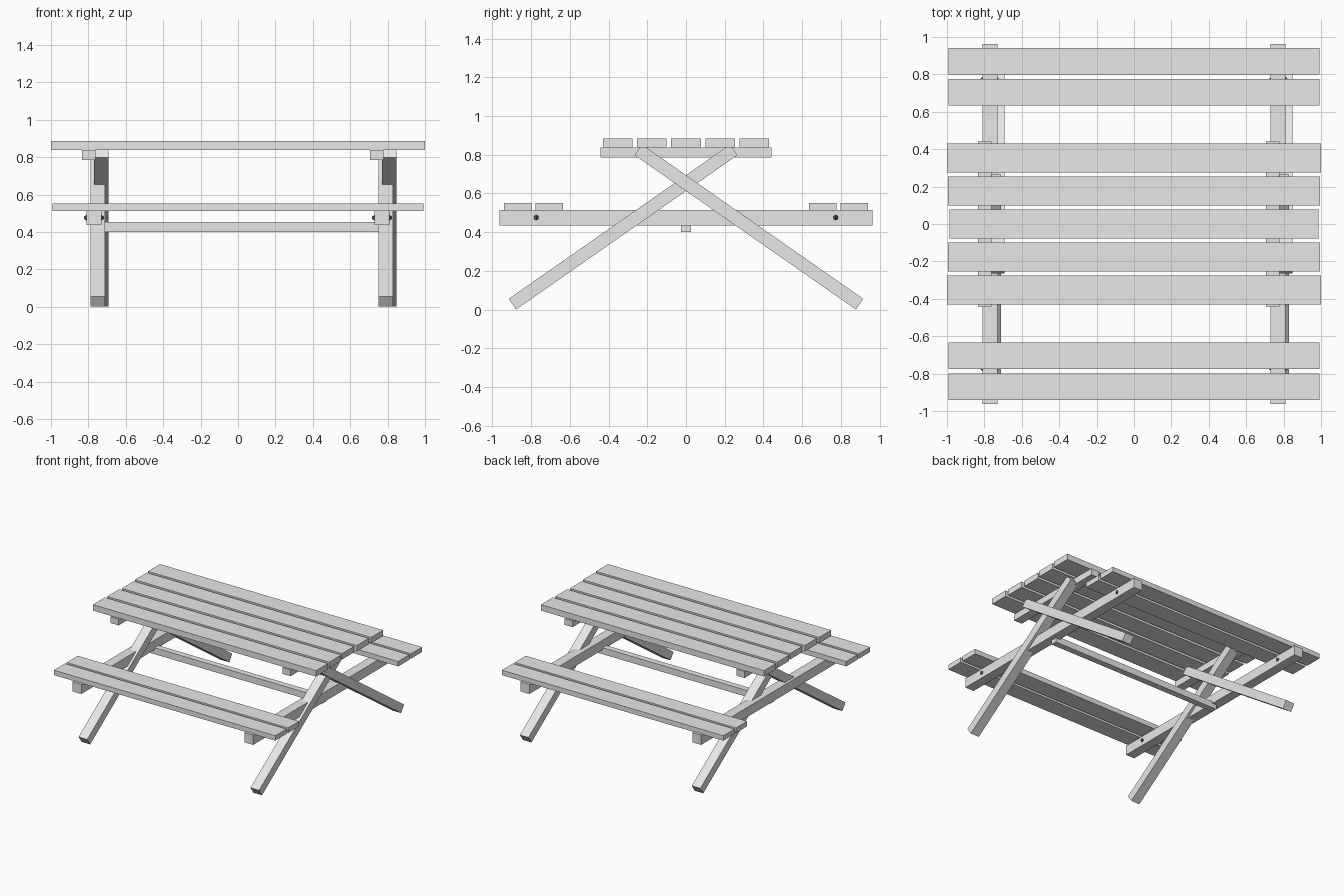
import bpy
import math

cube = bpy.data.objects.get("Cube")
if cube:
    bpy.data.objects.remove(cube, do_unlink=True)


def material(name, value):
    mat = bpy.data.materials.new(name)
    mat.use_nodes = True
    colour = (value, value, value, 1)
    mat.diffuse_color = colour
    mat.node_tree.nodes["Principled BSDF"].inputs["Base Color"].default_value = colour
    return mat


WOOD = material("grey wood", 0.8)
METAL = material("dark metal", 0.12)


def board(name, centre, size, tilt=0):
    """Rectangular timber, optionally tilted about the x axis."""
    bpy.ops.mesh.primitive_cube_add(size=1, location=centre)
    obj = bpy.context.object
    obj.name = name
    obj.scale = size
    bpy.ops.object.transform_apply(location=False, rotation=False, scale=True)
    obj.rotation_euler.x = tilt
    obj.data.materials.append(WOOD)
    return obj


# Table top planks, with slightly uneven lengths
for i, half in enumerate((1.0, 0.995, 0.987, 0.995, 1.0)):
    board("top_plank", (0, (i - 2) * 0.1765, 0.861), (half * 2, 0.153, 0.048))

# Bench planks, two on each side
for side in (-1, 1):
    for y in (0.705, 0.869):
        board("bench_plank", (0, side * y, 0.531), (1.984, 0.142, 0.04))

# End frames: each is the same set of timbers shifted along x
LEG_TILT = math.radians(34.9)
for end_x in (-0.77, 0.77):
    board("bench_beam", (end_x, 0, 0.475), (0.078, 1.924, 0.078))
    top_x = end_x - 0.027
    board("top_beam", (top_x, 0, 0.811), (0.072, 0.882, 0.052))
    # Crossed legs
    for side, shift in ((-1, 0.021), (1, 0.039)):
        board("leg", (end_x + shift, side * 0.325 if shift < 0.03 else 0.325, 0.427),
              (0.077, 1.393, 0.067), -side * LEG_TILT)
    # Bolt heads on both faces of the bench beam
    for y in (-0.773, 0.773):
        for face in (-1, 1):
            bpy.ops.mesh.primitive_uv_sphere_add(
                segments=4, ring_count=2, radius=0.014,
                location=(end_x + face * 0.041, y, 0.476))
            bolt = bpy.context.object
            bolt.name = "bolt"
            bolt.data.materials.append(METAL)

# Long stretcher under the bench beams
board("stretcher", (0, 0, 0.427), (1.54, 0.05, 0.052))
